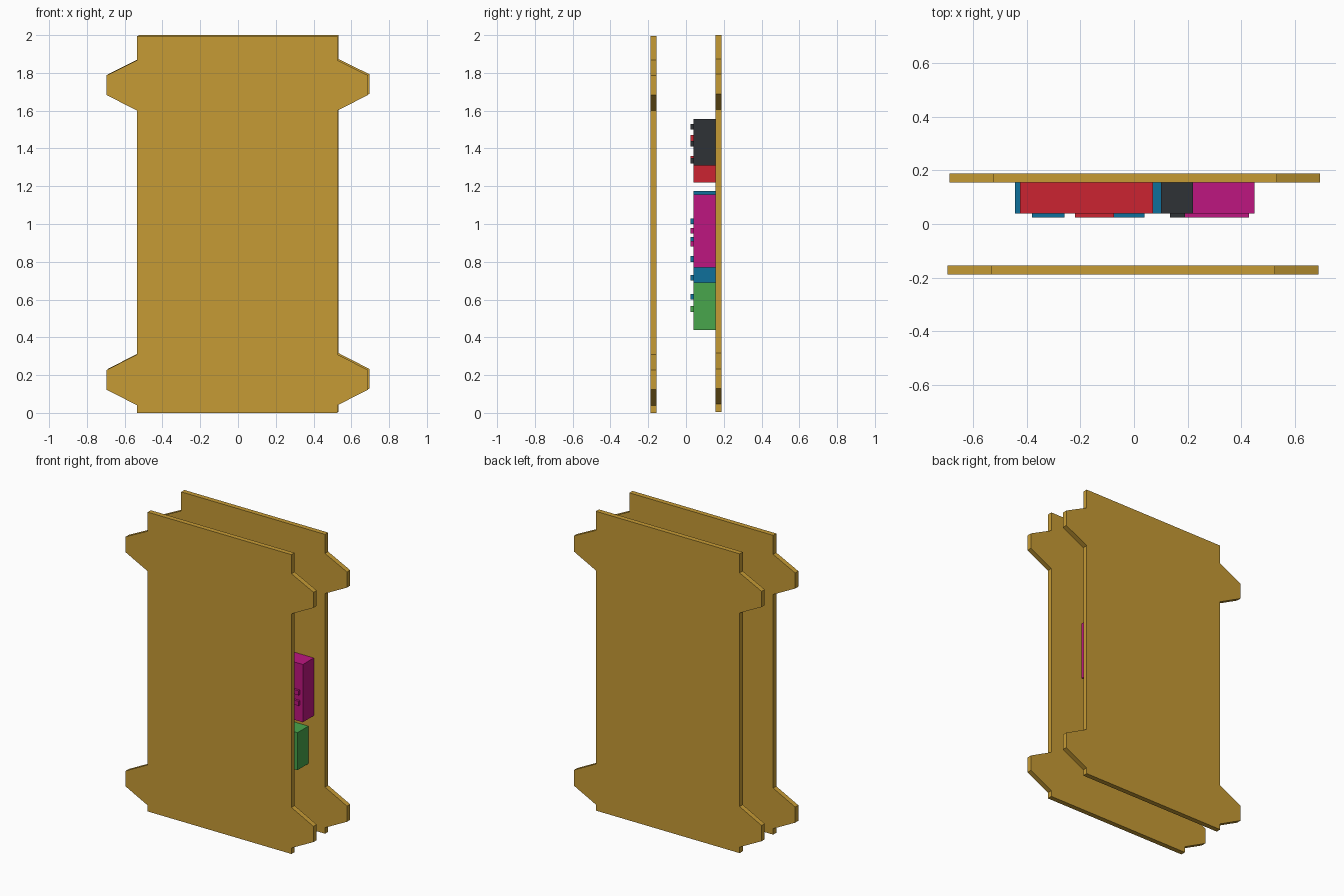
import bpy, bmesh

if "Cube" in bpy.data.objects:
    bpy.data.objects.remove(bpy.data.objects["Cube"])

def material(name, rgb):
    m = bpy.data.materials.new(name)
    m.diffuse_color = [((c / 255 + 0.055) / 1.055) ** 2.4 for c in rgb] + [1]
    m.use_nodes = True
    m.node_tree.nodes["Principled BSDF"].inputs["Base Color"].default_value = m.diffuse_color
    return m

GOLD = material("gold", (198, 155, 53))
RED = material("red", (203, 36, 49))
BLUE = material("blue", (15, 112, 155))
DARK = material("dark", (47, 50, 54))
PINK = material("magenta", (190, 22, 128))
GREEN = material("green", (72, 166, 76))

def finish(name, bm, mat):
    bmesh.ops.recalc_face_normals(bm, faces=bm.faces)
    me = bpy.data.meshes.new(name)
    bm.to_mesh(me)
    bm.free()
    me.materials.append(mat)
    ob = bpy.data.objects.new(name, me)
    bpy.context.collection.objects.link(ob)
    return ob

def add_box(bm, x0, x1, y0, y1, z0, z1):
    vs = bmesh.ops.create_cube(bm, size=1)["verts"]
    for v in vs:
        v.co = ((x0 + x1) / 2 + v.co.x * (x1 - x0),
                (y0 + y1) / 2 + v.co.y * (y1 - y0),
                (z0 + z1) / 2 + v.co.z * (z1 - z0))

# Side profile of a plate: straight edge with two tapered lugs
EDGE = [(0.53, 0), (0.53, 0.04), (0.692, 0.123), (0.692, 0.227), (0.53, 0.31),
        (0.53, 1.60), (0.692, 1.683), (0.692, 1.787), (0.53, 1.867), (0.53, 1.994)]

def plate(name, y0, y1, dx, dz):
    outline = EDGE + [(-x, z) for x, z in reversed(EDGE)]
    bm = bmesh.new()
    face = bm.faces.new([bm.verts.new((x + dx, y0, z + dz)) for x, z in outline])
    ext = bmesh.ops.extrude_face_region(bm, geom=[face])["geom"]
    for v in ext:
        if isinstance(v, bmesh.types.BMVert):
            v.co.y = y1
    finish(name, bm, GOLD)

plate("front_plate", -0.188, -0.155, -0.004, 0)
plate("back_plate", 0.155, 0.188, 0.003, 0.006)

# Coloured blocks on the back plate: name, material, x range, z range
BLOCKS = [("red_block", RED, -0.425, 0.07, 1.22, 1.555),
          ("dark_block", DARK, 0.10, 0.22, 1.31, 1.555),
          ("blue_block", BLUE, -0.445, 0.10, 0.45, 1.175),
          ("magenta_block", PINK, 0.16, 0.45, 0.77, 1.155),
          ("green_block", GREEN, 0.16, 0.41, 0.44, 0.69)]
for name, mat, x0, x1, z0, z1 in BLOCKS:
    bm = bmesh.new()
    add_box(bm, x0, x1, 0.04, 0.155, z0, z1)
    finish(name, bm, mat)

# Plain raised ribs on the block faces: x range, z range, number of ribs
RIBS = [("red_ribs", RED, -0.22, -0.075, 1.33, 1.47, 2),
        ("dark_ribs", DARK, 0.135, 0.19, 1.32, 1.53, 3),
        ("blue_ribs_left", BLUE, -0.38, -0.26, 0.60, 1.03, 5),
        ("blue_ribs_right", BLUE, -0.08, 0.04, 0.60, 1.03, 5),
        ("magenta_ribs", PINK, 0.18, 0.43, 0.88, 0.98, 2),
        ("green_ribs", GREEN, 0.19, 0.39, 0.535, 0.565, 1)]
for name, mat, x0, x1, z0, z1, n in RIBS:
    bm = bmesh.new()
    h = 0.03
    for i in range(n):
        z = z0 + (z1 - z0 - h) * i / max(n - 1, 1)
        add_box(bm, x0, x1, 0.025, 0.042, z, z + h)
    finish(name, bm, mat)
